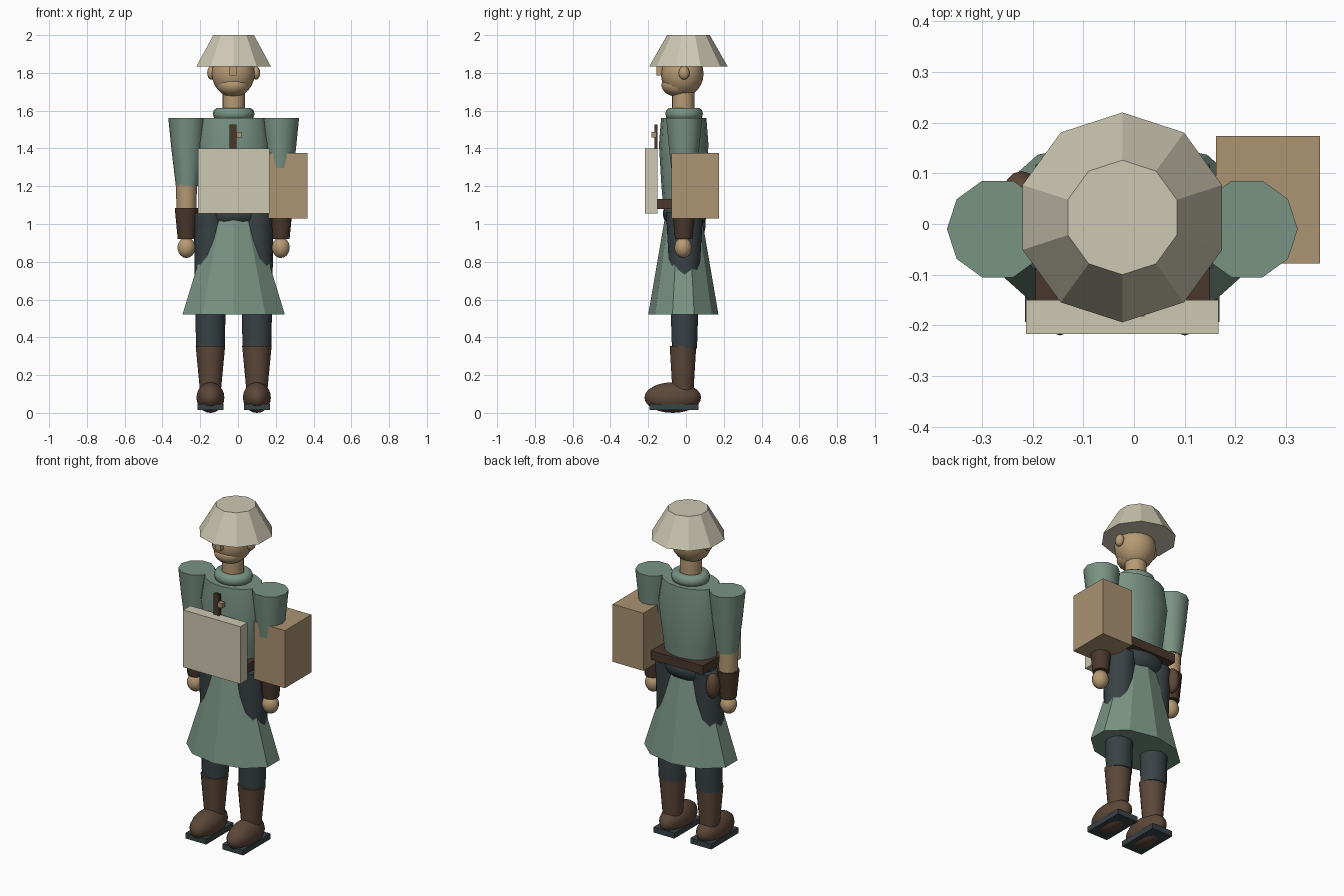
import bpy, bmesh, math

if "Cube" in bpy.data.objects:
    bpy.data.objects.remove(bpy.data.objects["Cube"])

CX, CY = -0.023, -0.012      # body axis


def colour(name, *rgb):
    m = bpy.data.materials.new(name)
    lin = [((c / 255 + 0.055) / 1.055) ** 2.4 for c in rgb]
    m.diffuse_color = (*lin, 1)
    m.use_nodes = True
    m.node_tree.nodes["Principled BSDF"].inputs["Base Color"].default_value = m.diffuse_color
    return m


CREAM = colour("cream", 205, 200, 178)
CARD = colour("cardboard tan", 171, 147, 114)
GREEN = colour("sage green", 121, 147, 132)
DARK = colour("dark slate", 57, 66, 69)
BOOT = colour("boot brown", 92, 71, 56)
STRAP = colour("strap brown", 74, 56, 45)
SKIN = colour("skin", 182, 154, 116)


def finish(bm, name, mat, smooth):
    bmesh.ops.recalc_face_normals(bm, faces=bm.faces)
    me = bpy.data.meshes.new(name)
    bm.to_mesh(me)
    bm.free()
    me.materials.append(mat)
    for p in me.polygons:
        p.use_smooth = smooth
    ob = bpy.data.objects.new(name, me)
    bpy.context.collection.objects.link(ob)
    return ob


def loft(name, mat, x, y, rings, sides=10, start=0.0, smooth=True):
    """Closed stack of elliptical rings (z, rx, ry)."""
    bm = bmesh.new()
    loops = []
    for z, rx, ry in rings:
        loops.append([bm.verts.new((x + rx * math.cos(start + math.tau * i / sides),
                                    y + ry * math.sin(start + math.tau * i / sides), z))
                      for i in range(sides)])
    for a, b in zip(loops, loops[1:]):
        for i in range(sides):
            j = (i + 1) % sides
            bm.faces.new((a[i], a[j], b[j], b[i]))
    bm.faces.new(loops[0])
    bm.faces.new(loops[-1])
    ob = finish(bm, name, mat, smooth)
    if smooth:   # keep the flat caps crisp
        for p in ob.data.polygons:
            p.use_smooth = len(p.vertices) == 4
        for e in ob.data.edges:
            za, zb = (ob.data.vertices[v].co.z for v in e.vertices)
            e.use_edge_sharp = abs(za - zb) < 1e-6 and (
                abs(za - rings[0][0]) < 1e-6 or abs(za - rings[-1][0]) < 1e-6)
    return ob


def ball(name, mat, centre, radii, seg=18):
    bm = bmesh.new()
    bmesh.ops.create_uvsphere(bm, u_segments=seg, v_segments=seg * 2 // 3, radius=1)
    bmesh.ops.scale(bm, vec=radii, verts=bm.verts)
    bmesh.ops.translate(bm, vec=centre, verts=bm.verts)
    return finish(bm, name, mat, True)


def box(name, mat, lo, hi):
    bm = bmesh.new()
    bmesh.ops.create_cube(bm, size=1)
    bmesh.ops.scale(bm, vec=[b - a for a, b in zip(lo, hi)], verts=bm.verts)
    bmesh.ops.translate(bm, vec=[(a + b) / 2 for a, b in zip(lo, hi)], verts=bm.verts)
    return finish(bm, name, mat, False)


# Hat and head
loft("hat", CREAM, CX, 0.013, [(1.835, 0.207, 0.207), (2.0, 0.113, 0.113)],
     start=math.pi / 2, smooth=False)
ball("head", SKIN, (CX - 0.002, -0.02, 1.795), (0.115, 0.113, 0.122))
ball("jaw", SKIN, (CX - 0.002, -0.04, 1.735), (0.088, 0.09, 0.062))
box("nose", SKIN, (-0.045, -0.155, 1.785), (-0.007, -0.10, 1.835))
loft("neck", SKIN, CX, -0.015, [(1.58, 0.06, 0.06), (1.7, 0.06, 0.06)], 16)

# Rolled collar
bpy.ops.mesh.primitive_torus_add(location=(CX, -0.01, 1.583), major_radius=0.077,
                                 minor_radius=0.034, major_segments=20, minor_segments=10)
collar = bpy.context.object
collar.name = "collar"
collar.scale = (1.0, 0.9, 1.0)
collar.data.materials.append(GREEN)
bpy.ops.object.shade_smooth()

# Torso, hips and skirt
loft("torso", GREEN, CX, CY, [(1.05, 0.148, 0.105), (1.2, 0.168, 0.118),
                              (1.42, 0.2, 0.131), (1.56, 0.175, 0.12)], 14, math.pi / 2)
ball("hips", DARK, (CX, -0.005, 1.055), (0.165, 0.118, 0.09))
loft("skirt", GREEN, CX, -0.014, [(0.52, 0.285, 0.186), (1.02, 0.125, 0.1)],
     start=math.pi / 2, smooth=False)
box("belt", STRAP, (-0.194, -0.152, 1.08), (0.15, 0.117, 1.133))
ball("hip_pouch", BOOT, (-0.222, 0.06, 1.0), (0.037, 0.045, 0.075), 14)

# Limbs on both sides
for side, s in (("left", -1), ("right", 1)):
    ax, lx = CX + s * 0.246, CX + s * 0.123
    ball(side + "_ear", SKIN, (CX + s * 0.118, -0.01, 1.80), (0.022, 0.029, 0.036), 12)
    loft(side + "_sleeve", GREEN, ax, -0.01,
         [(1.2, 0.06, 0.06), (1.4, 0.084, 0.084), (1.56, 0.1, 0.1)])
    ax += s * 0.004
    loft(side + "_forearm", SKIN, ax, -0.012, [(1.06, 0.052, 0.052), (1.21, 0.056, 0.056)], 12)
    loft(side + "_bracer", STRAP, ax, -0.012, [(0.92, 0.046, 0.046), (1.085, 0.062, 0.062)], 12)
    ball(side + "_hand", SKIN, (ax, -0.015, 0.875), (0.048, 0.046, 0.055), 14)
    loft(side + "_leg", DARK, lx, -0.008,
         [(0.34, 0.076, 0.068), (0.7, 0.083, 0.08), (1.06, 0.088, 0.1)], 14)
    loft(side + "_boot_shaft", BOOT, lx, -0.016,
         [(0.08, 0.052, 0.055), (0.355, 0.078, 0.072)], 14)
    ball(side + "_boot_foot", BOOT, (lx, -0.07, 0.081), (0.075, 0.15, 0.081))
    box(side + "_sole", DARK, (lx - 0.069, -0.193, 0.014), (lx + 0.069, 0.067, 0.047))

# Carried board, small chest tool and pack
box("front_board", CREAM, (-0.213, -0.217, 1.055), (0.167, -0.15, 1.4))
box("chest_tool", STRAP, (-0.044, -0.168, 1.3), (-0.008, -0.152, 1.527))
box("tool_knob", CARD, (-0.008, -0.182, 1.458), (0.021, -0.155, 1.486))
box("side_pack", CARD, (0.162, -0.078, 1.03), (0.367, 0.174, 1.377))
